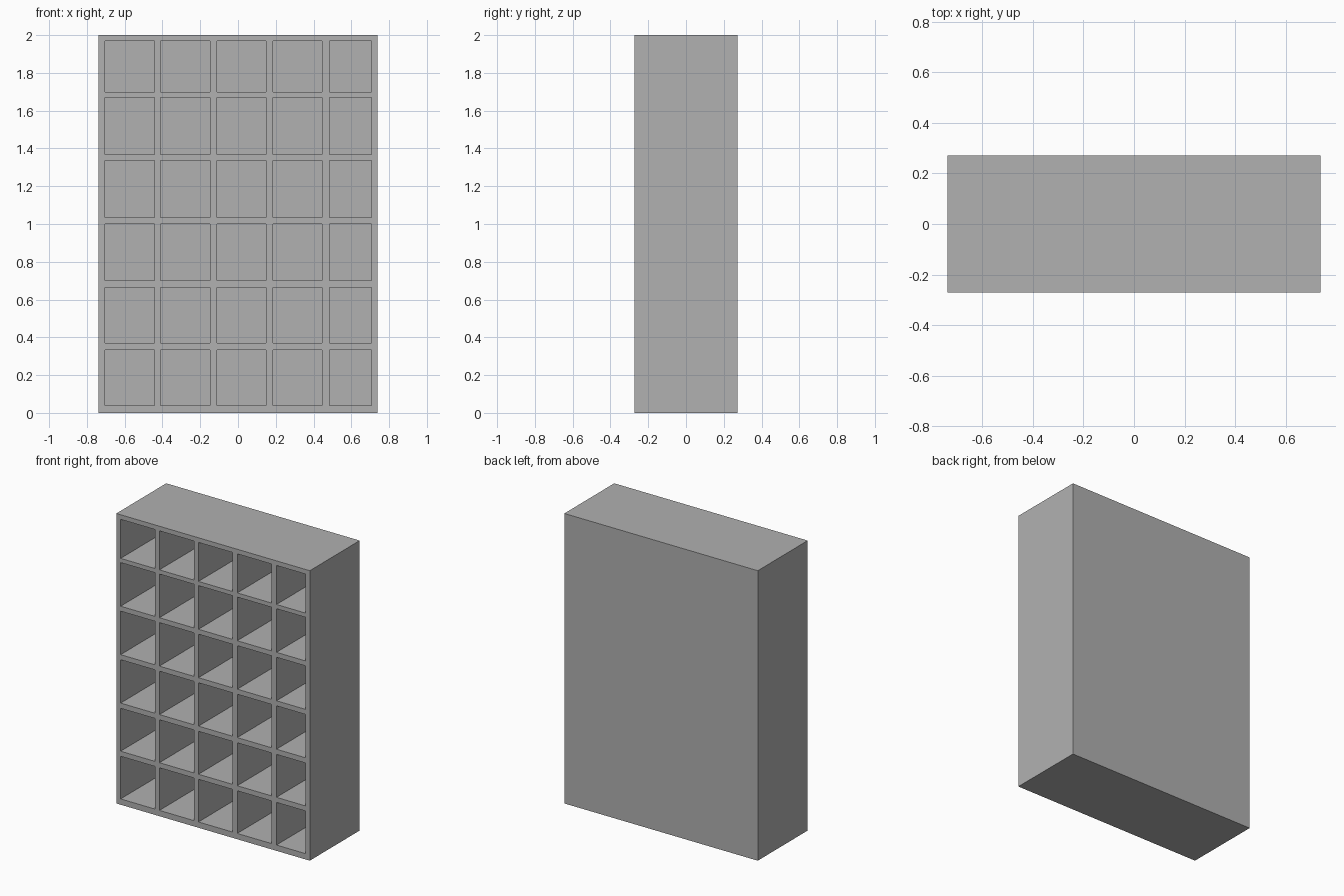
import bpy, bmesh, math

if "Cube" in bpy.data.objects:
    bpy.data.objects.remove(bpy.data.objects["Cube"])

# Overall depths and the wall lines of the cubby grid (wall, opening, wall, ...)
FRONT, BACK, CELL_BACK = -0.272, 0.272, 0.242
XS = [-0.738, -0.705, -0.443, -0.409, -0.147, -0.111, 0.149, 0.185, 0.445, 0.484, 0.706, 0.738]
ZS = [0, 0.04, 0.334, 0.369, 0.665, 0.701, 1.0, 1.035, 1.335, 1.369, 1.67, 1.699, 1.968, 2]

bm = bmesh.new()

# Front lattice, split into wall strips and openings
grid = [[bm.verts.new((x, FRONT, z)) for z in ZS] for x in XS]
cells = []
for i in range(len(XS) - 1):
    for j in range(len(ZS) - 1):
        face = bm.faces.new((grid[i][j], grid[i + 1][j], grid[i + 1][j + 1], grid[i][j + 1]))
        if i % 2 and j % 2:
            cells.append(face)
rim = [e for e in bm.edges if e.is_boundary]

# Outer sides and back panel
sides = bmesh.ops.extrude_edge_only(bm, edges=rim)["geom"]
for v in sides:
    if isinstance(v, bmesh.types.BMVert):
        v.co.y = BACK
back_edges = [e for e in sides if isinstance(e, bmesh.types.BMEdge) and e.is_boundary]
bmesh.ops.contextual_create(bm, geom=back_edges)

# Push every opening back to form the compartments
for face in cells:
    new = bmesh.ops.extrude_face_region(bm, geom=[face])["geom"]
    for v in new:
        if isinstance(v, bmesh.types.BMVert):
            v.co.y = CELL_BACK
    if face.is_valid:
        bmesh.ops.delete(bm, geom=[face], context='FACES_ONLY')

# Fix normals and merge coplanar strips
bmesh.ops.recalc_face_normals(bm, faces=bm.faces[:])
bmesh.ops.dissolve_limit(bm, angle_limit=math.radians(1), verts=bm.verts[:], edges=bm.edges[:])

mesh = bpy.data.meshes.new("cubby_shelf")
bm.to_mesh(mesh)
bm.free()
shelf = bpy.data.objects.new("cubby_shelf", mesh)
bpy.context.collection.objects.link(shelf)

# Dark grey finish
grey = bpy.data.materials.new("dark_grey")
grey.diffuse_color = (0.44, 0.44, 0.44, 1)
grey.use_nodes = True
grey.node_tree.nodes["Principled BSDF"].inputs["Base Color"].default_value = grey.diffuse_color
mesh.materials.append(grey)
